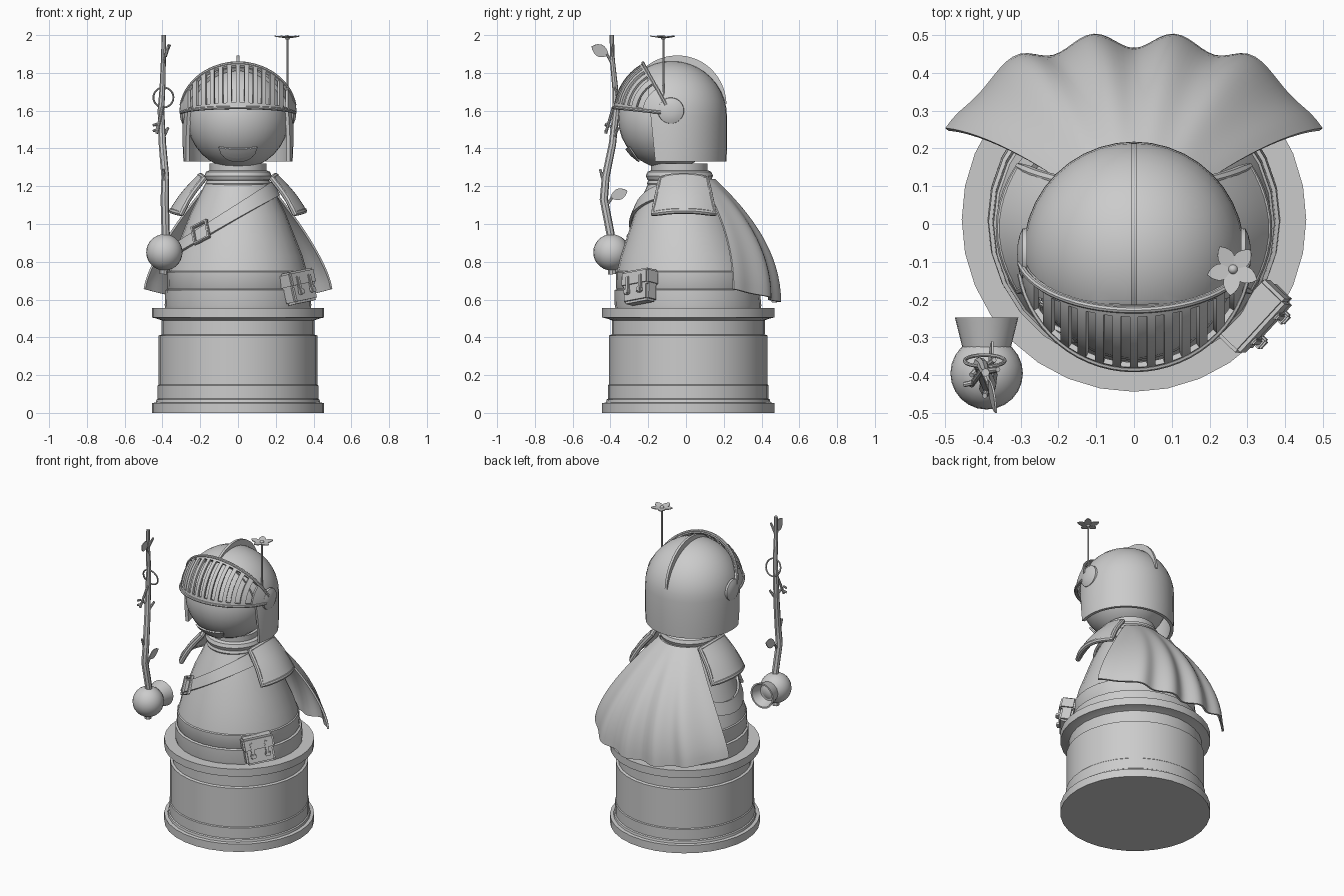
import bpy, bmesh, math
from mathutils import Vector, Matrix
from math import sin, cos, pi, radians, sqrt

if "Cube" in bpy.data.objects:
    bpy.data.objects.remove(bpy.data.objects["Cube"])

stone = bpy.data.materials.new("plain_grey")
stone.diffuse_color = (0.6, 0.6, 0.6, 1)
stone.use_nodes = True
stone.node_tree.nodes["Principled BSDF"].inputs["Base Color"].default_value = stone.diffuse_color


def add(name, bm, thick=0, offset=-1):
    bmesh.ops.recalc_face_normals(bm, faces=bm.faces)
    me = bpy.data.meshes.new(name)
    bm.to_mesh(me)
    bm.free()
    ob = bpy.data.objects.new(name, me)
    me.materials.append(stone)
    bpy.context.collection.objects.link(ob)
    if thick:
        m = ob.modifiers.new("thickness", "SOLIDIFY")
        m.thickness, m.offset = thick, offset
    return ob


def revolve(name, prof, seg=28, thick=0, matrix=None, cut=None):
    """Profile points are (radius, height, optional y shift)."""
    bm = bmesh.new()
    rings = []
    for p in prof:
        r, z, y = (*p, 0)[:3]
        if r < 1e-5:
            rings.append([bm.verts.new((0, y, z))] * seg)
        else:
            rings.append([bm.verts.new((r * sin(2 * pi * i / seg), y - r * cos(2 * pi * i / seg), z))
                          for i in range(seg)])
    for a, b in zip(rings, rings[1:]):
        for i in range(seg):
            j = (i + 1) % seg
            bm.faces.new(list(dict.fromkeys([a[i], a[j], b[j], b[i]])))
    if matrix:
        bm.transform(matrix)
    if cut:
        bmesh.ops.bisect_plane(bm, geom=bm.verts[:] + bm.edges[:] + bm.faces[:],
                               plane_co=cut[0], plane_no=cut[1], clear_outer=True)
    return add(name, bm, thick)


def sheet(name, fn, us, vs, thick=0, offset=-1, skip=None):
    """Surface from fn(u, v), leaving out the cells picked by skip."""
    bm = bmesh.new()
    g = [[bm.verts.new(fn(u, v)) for v in vs] for u in us]
    for i in range(len(us) - 1):
        for j in range(len(vs) - 1):
            if not (skip and skip(i, j)):
                bm.faces.new((g[i][j], g[i + 1][j], g[i + 1][j + 1], g[i][j + 1]))
    bmesh.ops.remove_doubles(bm, verts=bm.verts, dist=1e-5)
    return add(name, bm, thick, offset)


def steps(a, b, n):
    return [a + (b - a) * i / n for i in range(n + 1)]


def tube(name, pts, radius, closed=False):
    """Round rod through (x, y, z, optional radius factor) points."""
    cu = bpy.data.curves.new(name, "CURVE")
    cu.dimensions, cu.bevel_depth, cu.bevel_resolution, cu.use_fill_caps = "3D", radius, 2, True
    sp = cu.splines.new("POLY")
    sp.points.add(len(pts) - 1)
    for q, p in zip(sp.points, pts):
        q.co = (*p[:3], 1)
        q.radius = p[3] if len(p) > 3 else 1
    sp.use_cyclic_u = closed
    cu.materials.append(stone)
    bpy.context.collection.objects.link(bpy.data.objects.new(name, cu))


def box(name, size, matrix, bevel=0.0):
    bm = bmesh.new()
    bmesh.ops.create_cube(bm, size=1, matrix=Matrix.Diagonal((*size, 1)))
    if bevel:
        bmesh.ops.bevel(bm, geom=bm.edges[:], offset=bevel, segments=2, affect="EDGES")
    bm.transform(matrix)
    return add(name, bm)


def ball(r, c, n=16):
    return [(r * sin(pi * i / n), c - r * cos(pi * i / n)) for i in range(n + 1)]


T, R = Matrix.Translation, Matrix.Rotation

# Round pedestal
revolve("pedestal", [(r, z, 0.012) for r, z in [
    (0, 0), (.456, 0), (.456, .052), (.435, .055), (.432, .07), (.425, .075), (.425, .145), (.42, .15),
    (.42, .41), (.405, .415), (.405, .49), (.432, .5), (.456, .505), (.456, .555), (0, .555)]], 32)

# Tunic with two hem bands
CONE = [(.365, .75), (.342, .83), (.306, .92), (.255, 1.05), (.2, 1.16), (.165, 1.23)]


def lean(z):
    return .012 - .042 * (z - .55) / .7


def cone_r(z):
    for (r0, z0), (r1, z1) in zip(CONE, CONE[1:]):
        if z <= z1:
            break
    return r0 + (r1 - r0) * (z - z0) / (z1 - z0)


revolve("tunic", [(r, z, lean(z)) for r, z in [
    (0, .55), (.385, .55), (.388, .57), (.385, .65), (.372, .655), (.375, .66), (.372, .745)] + CONE + [(0, 1.23)]])
for z, r, t in ((1.255, .148, .03), (1.215, .15, .022)):
    tube("collar", [(r * sin(a), -.035 + r * cos(a), z) for a in steps(0, 2 * pi, 28)[:-1]], t, True)
revolve("neck", [(0, 1.2, -.035), (.15, 1.2, -.035), (.15, 1.32, -.035), (0, 1.32, -.035)])


# Diagonal strap and its buckle
def strap(a, w):
    z = 1.0
    for _ in range(25):
        x = (cone_r(z) + .004) * sin(a)
        z = .5 * z + .5 * (1.066 + .62 * x)
    z += w
    r = cone_r(z) + .004
    return (r * sin(a), lean(z) - r * cos(a), z)


sheet("strap", strap, steps(0, 2 * pi, 48), steps(-.038, .038, 3), .014, 1)
buckle = T(strap(radians(-39), 0)) @ R(radians(-39), 4, "Z") @ R(radians(-24), 4, "X") @ R(radians(-28), 4, "Y")
for s in (-1, 1):
    box("buckle_side", (.016, .02, .12), buckle @ T((s * .045, -.018, 0)), .004)
    box("buckle_bar", (.1, .02, .016), buckle @ T((0, -.018, s * .052)), .004)

# Head and smile
revolve("head", ball(.27, 1.56), 32, matrix=T((0, -.09, 0)))


def smile(depth, lift):
    def f(u, v):
        x, z = .1 * u, 1.41 - .008 * (1 - u * u) - depth * v * sqrt(max(0, 1 - u * u))
        return (x, -.09 - sqrt((.27 + lift) ** 2 - x * x - (z - 1.56) ** 2), z)
    return f


sheet("mouth", smile(.068, .004), steps(-1, 1, 16), steps(0, 1, 4), .009)
sheet("teeth", smile(.05, .008), steps(-.86, .86, 14), steps(0.1, 1, 3), .006)

# Helmet shell, open at the face and underneath
dome = [(.292 * cos(a), 1.57 + .292 * sin(a)) for a in steps(0, pi / 2, 10)]
revolve("helmet", [(.289, 1.33), (.293, 1.42), (.293, 1.5)] + dome, 40, .02, T((0, -.075, 0)),
        ((0, -.18, 1.5), (0, -1, -.1)))

# Barred visor
xs = [-.301] + [i * .046 + d for i in range(-6, 7) for d in (-.011, .011)] + [.301]
VR = .305
phis = [radians(p) for p in [5, 11] + steps(11, 57, 8)[1:] + [62]]
sheet("visor", lambda x, p: (x, -.08 - sqrt(VR * VR - x * x) * cos(p), 1.585 + sqrt(VR * VR - x * x) * sin(p)),
      xs, phis, .014, -1, lambda i, j: i % 2 == 0 and 2 <= i <= 24 and 1 <= j <= 8)
for p in (6, 61):
    q = radians(p)
    tube("visor_rim", [(VR * sin(a), -.08 - VR * cos(a) * cos(q), 1.585 + VR * cos(a) * sin(q))
                       for a in steps(-1.4, 1.4, 28)], .009)

# Curved crest along the middle of the helmet
def crest(t, v):
    a = radians(62 + 105 * t)
    r = .285 + v * (.012 + .032 * sin(pi * t))
    return (0, -.075 - r * cos(a), 1.57 + r * sin(a))


sheet("crest", crest, steps(0, 1, 24), [0, 1], .016, 0)

for s in (-1, 1):
    # Hinge buttons
    revolve("hinge_button", [(.07, 0), (.068, .012), (.05, .02), (.025, .025), (0, .026)], 24,
            matrix=T((s * .283, -.08, 1.6)) @ R(s * pi / 2, 4, "Y"))

    # Shoulder plates with raised borders
    def plate(u, v, s=s):
        y = -.012 + u * (.12 + .04 * v)
        x = .2 + .15 * v + .012 * sin(pi * v) - (.02 + .03 * v) * u * u
        return (s * x, y, 1.255 - .185 * v - .015 * u * u)

    sheet("shoulder_plate", plate, steps(-1, 1, 12), steps(0, 1, 6), .025, 0)
    edge = ([plate(u, 0) for u in steps(-1, 1, 10)] + [plate(1, v) for v in steps(0, 1, 5)[1:]] +
            [plate(u, 1) for u in steps(1, -1, 10)[1:]] + [plate(-1, v) for v in steps(1, 0, 5)[1:-1]])
    tube("shoulder_border", edge, .016, True)


# Flared cape with folds
def cape(u, v):
    a = radians(55) * u
    top = Vector((.17 * sin(a), -.02 + .17 * cos(a), 1.235))
    fold = -cos(2 * pi * u / .43) * .02 * (1 - abs(u) ** 6)
    k = 1 - (1 - v) ** 2.1
    kx = 1 - (1 - v) ** 1.4
    low = Vector((.495 * u, .25 + .23 * (1 - abs(u) ** 3) + fold * v ** .5, .585 + .07 * u * u))
    return (top.x + (low.x - top.x) * kx, top.y + (low.y - top.y) * k, top.z + (low.z - top.z) * v)


sheet("cape", cape, steps(-1, 1, 56), steps(0, 1, 14), .012, 0)

# Belt pouch with flap and two straps
pouch = T((.322, -.243, .663)) @ R(radians(46), 4, "Z") @ R(radians(-10), 4, "X") @ R(radians(-8), 4, "Y")
box("pouch", (.18, .08, .165), pouch, .012)
box("pouch_flap", (.195, .094, .085), pouch @ T((0, -.003, .047)), .01)
for s in (-1, 1):
    box("pouch_strap", (.022, .016, .1), pouch @ T((s * .045, -.05, .01)), .004)
    box("pouch_clasp", (.034, .024, .028), pouch @ T((s * .045, -.055, -.025)), .005)

# Gloved hand with open cuff
HX, HY, HZ = -.39, -.395, .85
revolve("hand", ball(.096, HZ, 14), 24, matrix=T((HX, HY, 0)))
revolve("cuff", [(0, .05), (.06, .05), (.066, .075), (.084, .147), (.074, .147), (.054, .085), (0, .085)], 24,
        matrix=T((HX, HY, HZ)) @ R(-pi / 2, 4, "X"))

# Crooked branch with twigs and leaves
tube("branch", [(-.395, -.39, .735, 1), (-.383, -.4, .95, 1), (-.388, -.435, 1.13, 1), (-.385, -.425, 1.25, .95),
                (-.4, -.39, 1.42, .9), (-.408, -.37, 1.6, .8), (-.4, -.375, 1.72, .7),
                (-.395, -.39, 1.87, .6), (-.393, -.393, 2.0, .5)], .022)
for a, b in (((-.386, -.43, 1.2), (-.395, -.455, 1.29)), ((-.405, -.375, 1.48), (-.43, -.4, 1.52)),
             ((-.395, -.39, 1.88), (-.36, -.385, 1.95)), ((-.386, -.43, 1.09), (-.382, -.39, 1.14)),
             ((-.395, -.39, 1.85), (-.385, -.42, 1.9)), ((-.4, -.385, 1.45), (-.37, -.36, 1.51))):
    tube("twig", [(*a, 1), (*b, .7)], .01)


def leaf(name, base, tip, side, width):
    base, tip, side = Vector(base), Vector(tip), Vector(side)
    sheet(name, lambda u, v: base.lerp(tip, u) + side * (v * width * sin(pi * u) ** .8),
          steps(0, 1, 8), [-1, 0, 1], .005, 0)


leaf("upper_leaf", (-.385, -.41, 1.895), (-.365, -.5, 1.94), (.1, .42, .9), .033)
leaf("lower_leaf", (-.382, -.4, 1.14), (-.375, -.31, 1.175), (.1, -.35, .93), .03)

# Ring with a hanging key
tube("key_ring", [(-.395 + .053 * cos(a), -.362 - .015 * sin(a), 1.67 + .053 * sin(a))
                  for a in steps(0, 2 * pi, 28)[:-1]], .005, True)
tube("key", [(-.4, -.385, 1.62), (-.43, -.425, 1.48)], .008)
for z in (1.5, 1.53):
    tube("key_tooth", [(-.428, -.42, z), (-.45, -.425, z - .008)], .007)

# Flower on the helmet
FX, FY = .262, -.12
tube("flower_stem", [(FX, FY, 1.65), (FX, FY, 1.985)], .005)
revolve("flower_center", ball(.013, 1.987, 8), 12, matrix=T((FX, FY, 0)))
for i in range(5):
    a = radians(120 + 72 * i)
    leaf("petal", (FX, FY, 1.985), (FX + .07 * cos(a), FY + .07 * sin(a), 1.995), (-sin(a), cos(a), 0), .022)

# Freeze modifiers and smooth the rounded parts
bpy.ops.object.select_all(action="SELECT")
bpy.context.view_layer.objects.active = bpy.context.scene.objects[0]
bpy.ops.object.convert(target="MESH")
bpy.ops.object.shade_smooth_by_angle(angle=radians(35))
